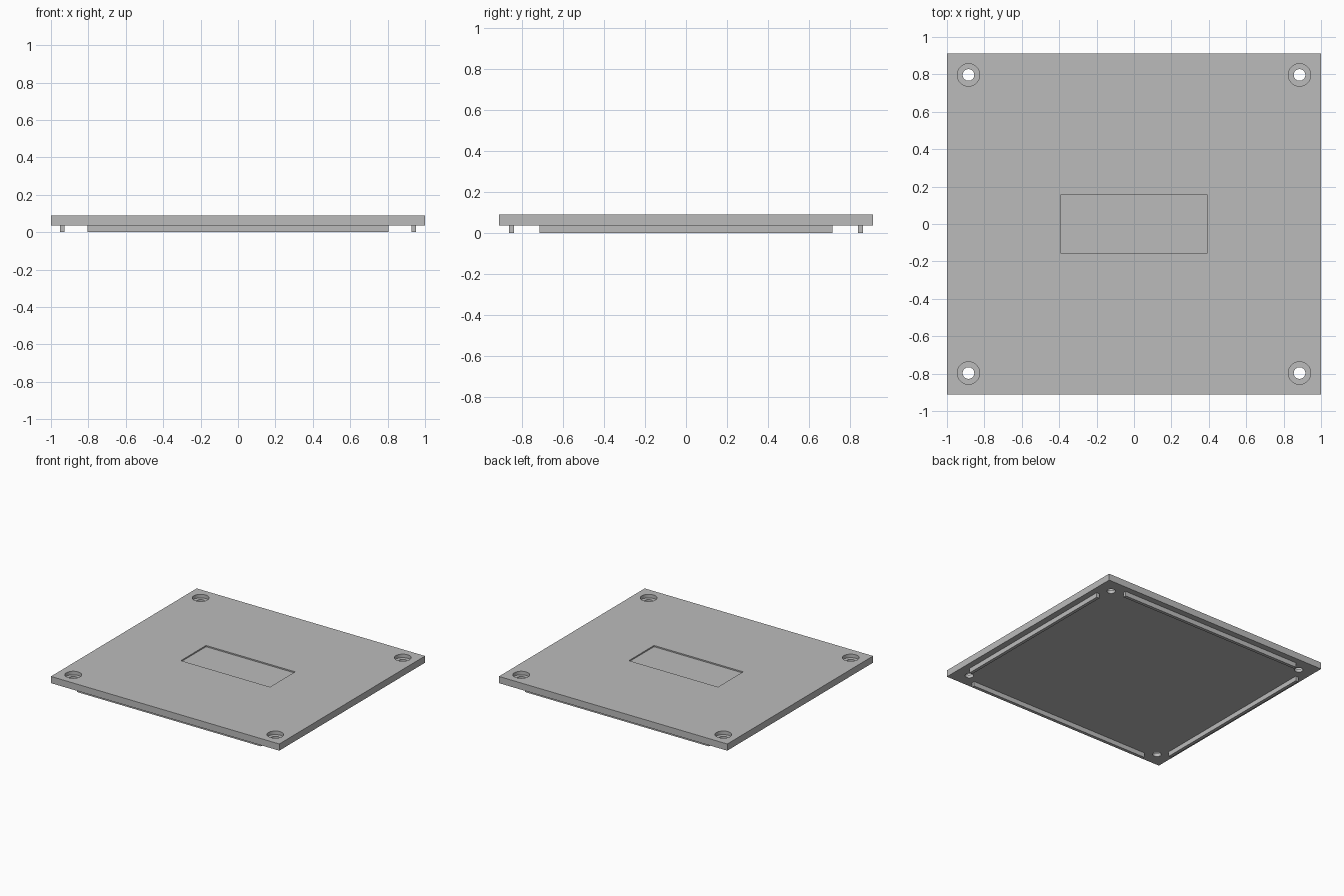
import bpy

default = bpy.data.objects.get("Cube")
if default:
    bpy.data.objects.remove(default, do_unlink=True)

TOP, UNDER = 0.09, 0.037        # plate top and underside heights
HALF_X, HALF_Y = 1.0, 0.912

grey = bpy.data.materials.new("light_grey")
grey.use_nodes = True
grey.diffuse_color = (0.5, 0.5, 0.5, 1)
grey.node_tree.nodes["Principled BSDF"].inputs["Base Color"].default_value = (0.5, 0.5, 0.5, 1)


def box(name, x, y, half_x, half_y, low, high):
    bpy.ops.mesh.primitive_cube_add(size=2, location=(x, y, (low + high) / 2))
    ob = bpy.context.object
    ob.name = name
    ob.scale = (half_x, half_y, (high - low) / 2)
    bpy.ops.object.transform_apply(location=False, rotation=False, scale=True)
    ob.data.materials.append(grey)
    return ob


def cylinder(name, x, y, radius, low, high):
    bpy.ops.mesh.primitive_cylinder_add(vertices=48, radius=radius, depth=high - low,
                                        location=(x, y, (low + high) / 2))
    ob = bpy.context.object
    ob.name = name
    ob.data.materials.append(grey)
    return ob


def cut(target, cutter):
    cutter.hide_render = True
    mod = target.modifiers.new("cut", "BOOLEAN")
    mod.operation = "DIFFERENCE"
    mod.solver = "EXACT"
    mod.object = cutter
    bpy.context.view_layer.objects.active = target
    bpy.ops.object.modifier_apply(modifier=mod.name)
    bpy.data.objects.remove(cutter, do_unlink=True)


# Cover plate with a shallow label recess
plate = box("cover_plate", 0, 0, HALF_X, HALF_Y, UNDER, TOP)
cut(plate, box("recess_cutter", 0, 0, 0.39, 0.157, TOP - 0.01, TOP + 0.05))

# Counterbored screw holes in the corners
for sx in (-1, 1):
    for sy in (-1, 1):
        x, y = sx * 0.885, sy * 0.797
        cut(plate, cylinder("counterbore_cutter", x, y, 0.06, TOP - 0.028, TOP + 0.05))
        cut(plate, cylinder("hole_cutter", x, y, 0.031, UNDER - 0.05, TOP + 0.05))

bpy.ops.object.select_all(action="DESELECT")
plate.select_set(True)
bpy.context.view_layer.objects.active = plate
bpy.ops.object.shade_smooth_by_angle()

# Locating ribs along each edge of the underside
for sign, side, end in ((-1, "right", "front"), (1, "left", "back")):
    box(end + "_rib", 0, sign * 0.851, 0.804, 0.0125, 0, UNDER)
    box(side + "_rib", sign * 0.939, 0, 0.0125, 0.715, 0, UNDER)
